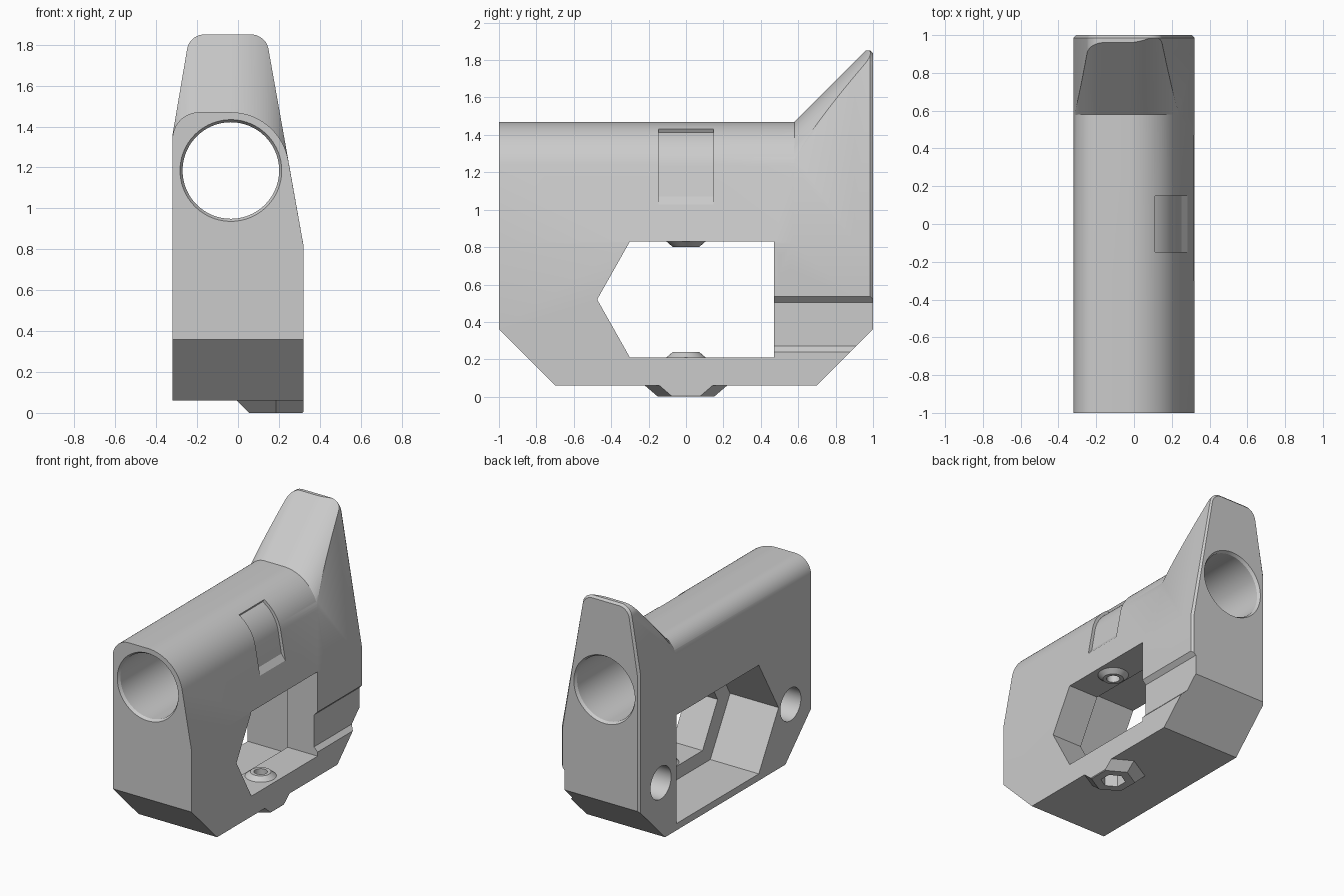
import bpy, bmesh
from math import sin, cos, pi, radians

if "Cube" in bpy.data.objects:
    bpy.data.objects.remove(bpy.data.objects["Cube"])

grey = bpy.data.materials.new("plain grey")
grey.use_nodes = True
grey.diffuse_color = (0.6, 0.6, 0.6, 1)
grey.node_tree.nodes["Principled BSDF"].inputs["Base Color"].default_value = (0.6, 0.6, 0.6, 1)


def at_x(pts, x):
    return [(x, u, v) for u, v in pts]


def at_y(pts, y):
    return [(u, y, v) for u, v in pts]


def at_z(pts, z):
    return [(u, v, z) for u, v in pts]


def arc(c, r, a, b, n):
    """Points on an arc from angle a to b in degrees, both ends included."""
    angles = [radians(a + (b - a) * i / n) for i in range(n + 1)]
    return [(c[0] + r * cos(t), c[1] + r * sin(t)) for t in angles]


def ngon(c, r, n=64, start=0):
    return arc(c, r, start, start + 360, n)[:-1]


def loft(name, *sections):
    """Closed solid through matching sections."""
    bm = bmesh.new()
    rings = [[bm.verts.new(p) for p in s] for s in sections]
    n = len(rings[0])
    for lo, hi in zip(rings, rings[1:]):
        for i in range(n):
            j = (i + 1) % n
            bm.faces.new((lo[i], lo[j], hi[j], hi[i]))
    bm.faces.new(rings[0])
    bm.faces.new(rings[-1])
    bmesh.ops.recalc_face_normals(bm, faces=bm.faces)
    mesh = bpy.data.meshes.new(name)
    bm.to_mesh(mesh)
    bm.free()
    mesh.materials.append(grey)
    ob = bpy.data.objects.new(name, mesh)
    bpy.context.collection.objects.link(ob)
    return ob


def activate(ob):
    for o in bpy.context.selected_objects:
        o.select_set(False)
    ob.select_set(True)
    bpy.context.view_layer.objects.active = ob


def combine(ob, tool, operation):
    """Apply a boolean and discard the tool."""
    mod = ob.modifiers.new("combine", "BOOLEAN")
    mod.operation, mod.object, mod.solver = operation, tool, "EXACT"
    activate(ob)
    bpy.ops.object.modifier_apply(modifier=mod.name)
    bpy.data.objects.remove(tool)


def cut(ob, tool):
    combine(ob, tool, "DIFFERENCE")


W = 0.32                      # half width
BORE = (-0.035, 1.185)        # bore axis in x, z
TILT = 10.5                   # lean of the slanted side

# Barrel housing: rounded top, one slanted side
top = (arc(BORE, 0.285, TILT, 90, 24)
       + arc((-0.19, 1.34), 0.13, 90, 180, 16))
section = [(-W, 0.06), (W, 0.06), (W, 0.82)] + top
body = loft("sight_housing", at_y(section, -1), at_y(section, 0.9))

# Rear fin: tall tapered plate with a chamfered back edge
fin_section = ([(-W, 0.06), (W, 0.06), (W, 0.82)]
               + arc((0.065, 1.765), 0.085, TILT, 90, 10)
               + arc((-0.165, 1.765), 0.085, 90, 170, 10) + [(-W, 1.36)])
inset = [(x * 0.955, z * 0.992) for x, z in fin_section]
fin = loft("rear_fin", at_y(fin_section, 0.5), at_y(fin_section, 0.985), at_y(inset, 1))


# Ramp in front of the fin: the housing outline swept up at 45 degrees
def ramp_section(y):
    rise = y - 0.58
    return [(x * 1.004, y, z + rise if z > 0.5 else -0.1) for x, z in section]


combine(fin, loft("ramp", ramp_section(0.45), ramp_section(1.1)), "INTERSECT")
combine(body, fin, "UNION")

# Sloped lower ends
for s in (-1, 1):
    wedge = [(s * 0.7, 0.06), (s * 1.1, 0.46), (s * 1.1, -0.2), (s * 0.7, -0.2)]
    cut(body, loft("wedge", at_x(wedge, -1), at_x(wedge, 1)))

# Window, with a larger pocket behind its lip
window = [(-0.475, 0.52), (-0.3, 0.21), (0.47, 0.21), (0.47, 0.83), (-0.3, 0.83)]
pocket = [(-0.62, 0.51), (-0.39, 0.11), (0.57, 0.11), (0.57, 0.91), (-0.39, 0.91)]
cut(body, loft("window", at_x(window, -0.5), at_x(window, 0.5)))
cut(body, loft("pocket", at_x(pocket, -0.5), at_x(pocket, 0.075)))

# Hexagonal nut boss underneath, trimmed flush with the side
boss_c = (0.185, 0)
wide = ngon(boss_c, 0.22, 6, 90)
boss = loft("nut_boss", at_z(wide, 0.1), at_z(wide, 0.06), at_z(ngon(boss_c, 0.15, 6, 90), 0))
trim = [(W, -1), (1, -1), (1, 1), (W, 1)]
cut(boss, loft("trim", at_z(trim, -1), at_z(trim, 1)))
combine(body, boss, "UNION")

# Conical nubs above and below the window, with bolt holes
for base, face, tip in ((0.16, 0.21, 0.24), (0.88, 0.83, 0.8)):
    ring = ngon(boss_c, 0.105, 32)
    nub = loft("nub", at_z(ring, base), at_z(ring, face), at_z(ngon(boss_c, 0.07, 32), tip))
    combine(body, nub, "UNION")
bolt = ngon(boss_c, 0.045, 32)
for lo, hi in ((-0.1, 0.4), (0.7, 0.92)):
    cut(body, loft("bolt_hole", at_z(bolt, lo), at_z(bolt, hi)))
nut = ngon(boss_c, 0.085, 6, 90)
cut(body, loft("nut_recess", at_z(nut, -0.1), at_z(nut, 0.11)))

# Full length bore with chamfered mouths
mouth, tube = ngon(BORE, 0.255, 96), ngon(BORE, 0.236, 96)
cut(body, loft("bore", at_y(mouth, -1.01), at_y(tube, -0.98),
               at_y(tube, 0.98), at_y(mouth, 1.01)))

# Blind round holes in the flat side
for y in (-0.76, 0.75):
    hole = ngon((y, 0.48), 0.12, 48)
    cut(body, loft("side_hole", at_x(hole, -0.5), at_x(hole, -0.02)))

# Groove along the rear of the slanted side
groove = [(0.29, 0.27), (0.29, 0.505), (0.35, 0.565), (0.35, 0.21)]
cut(body, loft("groove", at_y(groove, 0.3), at_y(groove, 1.1)))

# Shallow curved label recess
label = (arc(BORE, 0.263, 59.4, TILT, 16)
         + [(0.251, 1.07), (0.311, 0.99), (0.5, 0.99), (0.5, 1.615), (0.22, 1.615)])
cut(body, loft("label_recess", at_y(label, -0.147), at_y(label, 0.147)))

activate(body)
bpy.ops.object.shade_smooth_by_angle(angle=radians(20))
